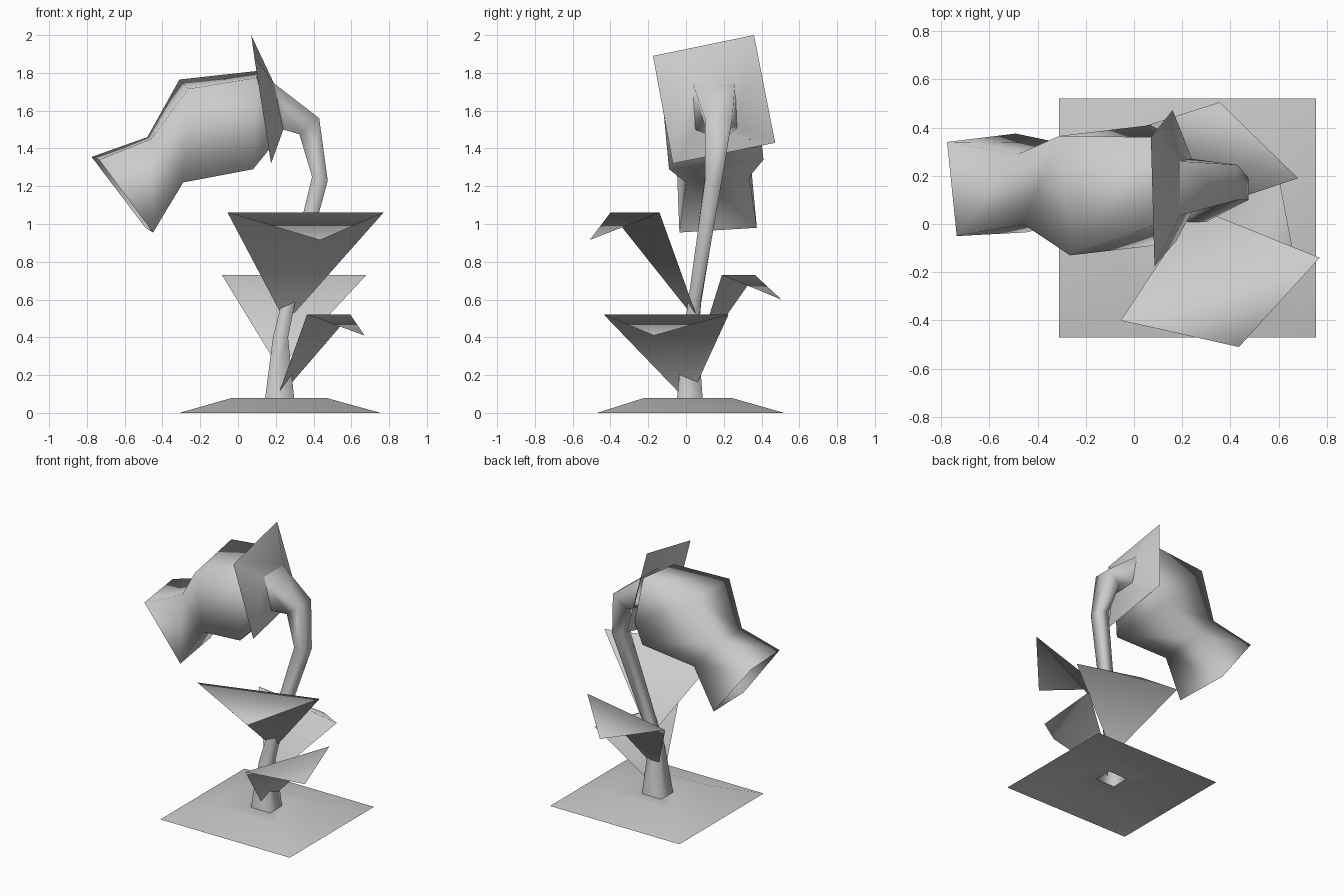
import bpy

grey = bpy.data.materials.new("plain grey")
grey.diffuse_color = (0.6, 0.6, 0.6, 1)


def make(name, verts, faces):
    mesh = bpy.data.meshes.new(name)
    mesh.from_pydata(verts, [], faces)
    mesh.materials.append(grey)
    mesh.polygons.foreach_set("use_smooth", [True] * len(mesh.polygons))
    obj = bpy.data.objects.new(name, mesh)
    bpy.context.collection.objects.link(obj)
    return obj


def loft(name, rings):
    """Open four-sided tube through a list of four-corner rings."""
    verts = [v for ring in rings for v in ring]
    faces = []
    for r in range(len(rings) - 1):
        for i in range(4):
            j = (i + 1) % 4
            faces.append((4*r + i, 4*r + j, 4*r + 4 + j, 4*r + 4 + i))
    return make(name, verts, faces)


def flat_ring(x0, x1, y0, y1, z, tilt=0.0):
    """Rectangle ring; tilt raises or lowers its right side."""
    return [(x0, y0, z), (x1, y0, z + tilt), (x1, y1, z + tilt), (x0, y1, z)]


# Low square mound with a shallow crater around the stem
loft("base", [
    flat_ring(-0.31, 0.755, -0.47, 0.52, 0),
    flat_ring(-0.03, 0.465, -0.22, 0.24, 0.08),
    flat_ring(0.14, 0.30, -0.05, 0.09, 0.05),
])

# Curved square stem, flaring where it meets the collar
collar_inner = [(0.19, 0.035, 1.745), (0.24, 0.05, 1.50),
                (0.24, 0.27, 1.51), (0.19, 0.26, 1.745)]
loft("stem", [
    flat_ring(0.14, 0.30, -0.05, 0.09, 0.05),
    flat_ring(0.185, 0.265, -0.015, 0.065, 0.40),
    flat_ring(0.23, 0.305, 0.012, 0.08, 0.58, 0.02),
    flat_ring(0.392, 0.475, 0.10, 0.19, 1.25, -0.02),
    [(0.325, 0.11, 1.475), (0.43, 0.10, 1.56),
     (0.43, 0.245, 1.56), (0.325, 0.23, 1.475)],
    [collar_inner[1], collar_inner[0], collar_inner[3], collar_inner[2]],
])

# Square collar behind the flower
collar_outer = [(0.085, -0.175, 1.89), (0.175, -0.07, 1.32),
                (0.16, 0.472, 1.43), (0.07, 0.36, 2.0)]
loft("collar", [collar_inner, collar_outer])

# Drooping trumpet flower with an open mouth
loft("flower", [
    [(0.10, 0.36, 1.81), (0.10, 0.0, 1.775), (0.185, 0.02, 1.42), (0.185, 0.34, 1.45)],
    [(-0.31, 0.365, 1.765), (-0.265, -0.13, 1.715), (0.08, -0.09, 1.29), (0.07, 0.41, 1.34)],
    [(-0.48, 0.29, 1.46), (-0.46, 0.0, 1.45), (-0.29, 0.0, 1.22), (-0.30, 0.335, 1.25)],
    [(-0.775, 0.34, 1.355), (-0.735, -0.05, 1.34), (-0.45, -0.035, 0.955), (-0.49, 0.375, 0.98)],
])

# Leaves: narrow foot on the stem, two wide corners, drooping tip
leaves = {
    "front_leaf": [(0.23, 0.03, 0.52), (0.30, 0.05, 0.53),
                   (0.77, -0.14, 1.06), (-0.055, -0.40, 1.06), (0.435, -0.51, 0.915)],
    "back_leaf": [(0.26, 0.05, 0.28), (0.19, 0.05, 0.28),
                  (-0.085, 0.365, 0.73), (0.68, 0.19, 0.73), (0.355, 0.505, 0.60)],
    "right_leaf": [(0.215, -0.03, 0.10), (0.285, 0.06, 0.16),
                   (0.595, 0.225, 0.52), (0.365, -0.435, 0.52), (0.67, -0.17, 0.41)],
}
for name, points in leaves.items():
    make(name, points, [(0, 1, 2, 3), (3, 2, 4)])
